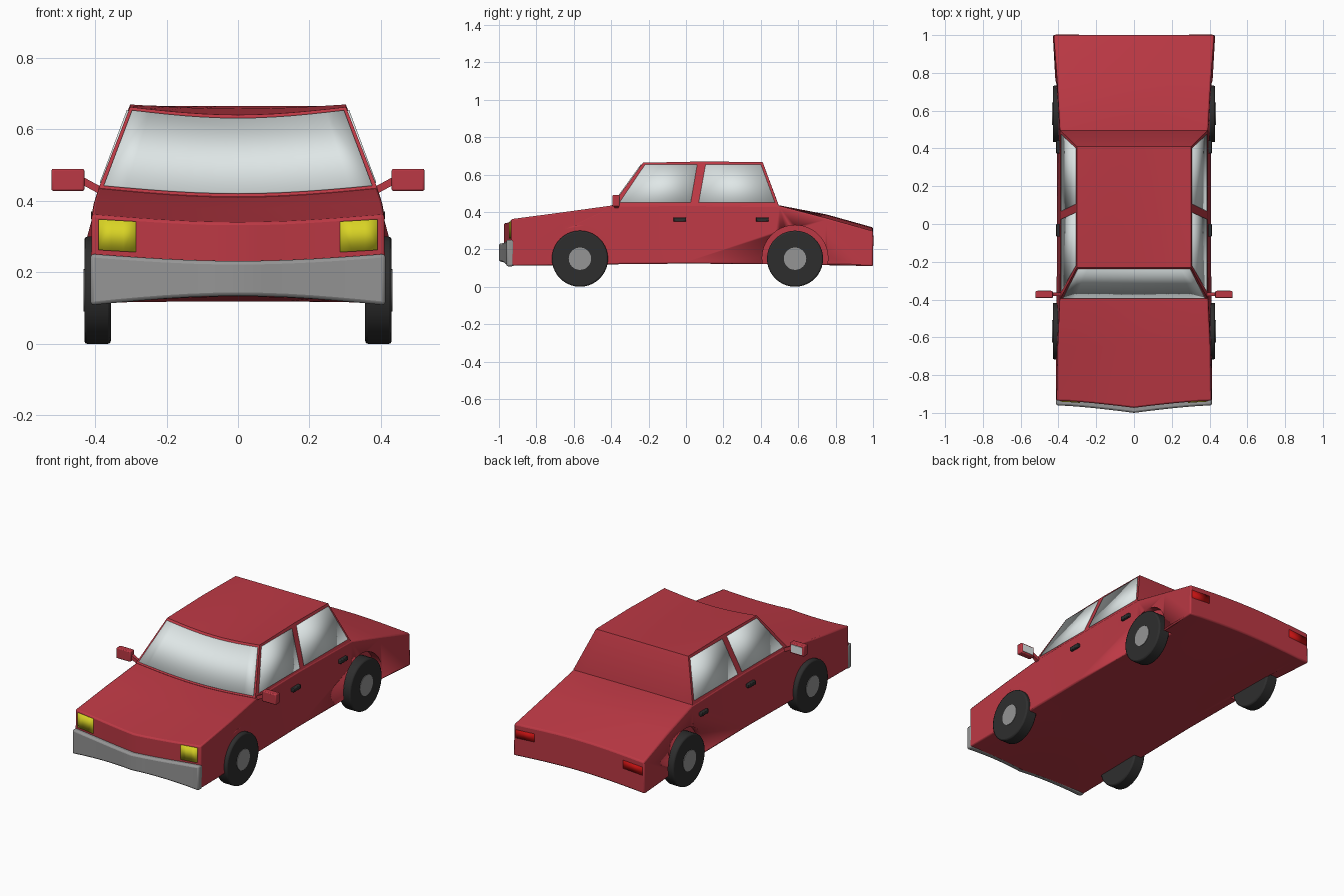
import bpy, bmesh, math
from mathutils import Vector

if "Cube" in bpy.data.objects:
    bpy.data.objects.remove(bpy.data.objects["Cube"])

def material(name, rgb):
    m = bpy.data.materials.new(name)
    m.diffuse_color = (*rgb, 1)
    m.use_nodes = True
    m.node_tree.nodes["Principled BSDF"].inputs["Base Color"].default_value = m.diffuse_color
    return m

RED = material("red paint", (0.50, 0.04, 0.058))
GLASS = material("pale glass", (0.74, 0.80, 0.80))
GREY = material("grey metal", (0.30, 0.30, 0.30))
BLACK = material("black rubber", (0.027, 0.027, 0.027))
YELLOW = material("yellow lamp", (0.70, 0.66, 0.018))
LAMP = material("bright red lamp", (0.55, 0.006, 0.006))

COLS = [i / 6 - 1 for i in range(13)]

def bow(t):          # vertical bow across the width
    return math.cos(t * math.pi / 2)

def nose(t):         # forward point across the width
    return (1 - abs(t)) ** 1.4

def finish(name, bm, mat, bevel=0, angle=30):
    bmesh.ops.recalc_face_normals(bm, faces=bm.faces)
    me = bpy.data.meshes.new(name)
    bm.to_mesh(me)
    bm.free()
    ob = bpy.data.objects.new(name, me)
    bpy.context.collection.objects.link(ob)
    me.materials.append(mat)
    bpy.ops.object.select_all(action='DESELECT')
    ob.select_set(True)
    bpy.context.view_layer.objects.active = ob
    bpy.ops.object.shade_smooth_by_angle(angle=math.radians(angle))
    if bevel:
        b = ob.modifiers.new("bevel", 'BEVEL')
        b.width, b.segments, b.limit_method = bevel, 2, 'ANGLE'
        b.angle_limit = math.radians(40)
    return ob

def loft(name, stations, mat, bevel=0):
    """stations: y, bottom z, top z, bottom half width, top half width, top bow, bottom bow, nose"""
    bm = bmesh.new()
    n = len(COLS)
    rings = []
    for y, zb, zt, wb, wt, dt, db, dy in stations:
        top = [bm.verts.new((t * wt, y + dy * nose(t), zt + dt * bow(t))) for t in COLS]
        bot = [bm.verts.new((t * wb, y + dy * nose(t), zb + db * bow(t))) for t in COLS]
        rings.append(top + bot[::-1])
    for a, b in zip(rings, rings[1:]):
        for i in range(2 * n):
            j = (i + 1) % (2 * n)
            bm.faces.new((a[i], a[j], b[j], b[i]))
    for r in (rings[0], rings[-1]):
        for i in range(n - 1):
            bm.faces.new((r[i], r[i + 1], r[2 * n - 2 - i], r[2 * n - 1 - i]))
    return finish(name, bm, mat, bevel)

def plate(name, top, bottom, mat):
    """thin strip between two rows of points"""
    bm = bmesh.new()
    a = [bm.verts.new(p) for p in top]
    b = [bm.verts.new(p) for p in bottom]
    for i in range(len(a) - 1):
        bm.faces.new((a[i], a[i + 1], b[i + 1], b[i]))
    ob = finish(name, bm, mat)
    s = ob.modifiers.new("thickness", 'SOLIDIFY')
    s.thickness, s.offset = 0.008, 0
    return ob

def box(name, lo, hi, mat, bevel=0):
    bm = bmesh.new()
    bmesh.ops.create_cube(bm, size=1)
    for v in bm.verts:
        v.co = Vector([l + (h - l) * (c + 0.5) for l, h, c in zip(lo, hi, v.co)])
    return finish(name, bm, mat, bevel)

def disc(name, x0, x1, y, z, r, mat, bevel=0, segs=40):
    bm = bmesh.new()
    bmesh.ops.create_cone(bm, cap_ends=True, segments=segs, radius1=r, radius2=r, depth=abs(x1 - x0))
    for v in bm.verts:
        v.co = Vector(((x0 + x1) / 2 + v.co.z, y + v.co.x, z + v.co.y))
    return finish(name, bm, mat, bevel)

# lower body
body = loft("body", [
    (-0.935, 0.112, 0.362, 0.412, 0.410, -0.022, 0.020, -0.038),
    (-0.65, 0.115, 0.400, 0.412, 0.404, -0.023, 0.004, 0),
    (-0.39, 0.120, 0.436, 0.410, 0.392, -0.025, 0, 0),
    (0.00, 0.124, 0.440, 0.408, 0.390, -0.012, 0, 0),
    (0.50, 0.120, 0.433, 0.408, 0.392, 0.002, 0.002, 0),
    (0.75, 0.115, 0.367, 0.416, 0.406, 0.020, 0.010, 0),
    (1.00, 0.110, 0.297, 0.430, 0.425, 0.020, 0.020, 0)], RED, 0.008)

# cabin
loft("cabin", [
    (-0.395, 0.43, 0.436, 0.39, 0.39, -0.024, -0.04, 0),
    (-0.23, 0.43, 0.663, 0.39, 0.302, -0.022, -0.04, 0),
    (0.10, 0.43, 0.670, 0.39, 0.302, -0.012, -0.04, 0),
    (0.41, 0.43, 0.666, 0.39, 0.302, 0.000, -0.03, 0),
    (0.495, 0.43, 0.436, 0.39, 0.39, 0.002, -0.03, 0)], RED)

# front bumper
loft("front_bumper", [
    (-0.96, 0.108, 0.252, 0.413, 0.413, -0.020, 0.026, -0.04),
    (-0.92, 0.108, 0.252, 0.413, 0.413, -0.020, 0.026, -0.04)], GREY, 0.01)

# windscreen follows the bowed front of the cabin
def screen(s):
    w = 0.39 - 0.088 * s
    return [(t * 0.97 * w, -0.396 + 0.165 * s,
             0.436 + 0.227 * s - 0.023 * bow(t * 0.97)) for t in COLS]
plate("windscreen", screen(0.955), screen(0.035), GLASS)

for side, s in (("right", 1), ("left", -1)):
    # side windows
    def on_side(y, z):
        return (s * (0.391 - (z - 0.43) / 0.235 * 0.088), y, z)
    for nm, (b0, b1, t0, t1) in {"front": (-0.355, 0.025, -0.218, 0.06),
                                 "rear": (0.068, 0.475, 0.105, 0.40)}.items():
        plate(f"{nm}_window_{side}", [on_side(t0, 0.653), on_side(t1, 0.653)],
              [on_side(b0, 0.45), on_side(b1, 0.45)], GLASS)

    # head and tail lamps
    xs = [0.286, 0.32, 0.355, 0.390]
    ys = [-0.936 - 0.038 * nose(x / 0.41) for x in xs]
    plate(f"headlamp_{side}",
          [(s * x, y, 0.350 - 0.016 * bow(x / 0.41)) for x, y in zip(xs, ys)],
          [(s * x, y, 0.264 - 0.016 * bow(x / 0.41)) for x, y in zip(xs, ys)], YELLOW)
    plate(f"tail_lamp_{side}", [(s * 0.29, 0.998, 0.274), (s * 0.415, 0.998, 0.266)],
          [(s * 0.29, 0.998, 0.226), (s * 0.415, 0.998, 0.218)], LAMP)

    # door handles
    for nm, y in (("front", -0.033), ("rear", 0.408)):
        box(f"{nm}_door_handle_{side}", (s * 0.385, y - 0.034, 0.348),
            (s * 0.412, y + 0.034, 0.371), BLACK, 0.004)

    # door mirror, its glass and arm
    box(f"mirror_{side}", (s * 0.43, -0.393, 0.428), (s * 0.522, -0.355, 0.49), RED, 0.005)
    box(f"mirror_glass_{side}", (s * 0.44, -0.357, 0.437), (s * 0.512, -0.352, 0.481), GLASS)
    arm = box(f"mirror_arm_{side}", (s * 0.38, -0.382, 0.415), (s * 0.435, -0.362, 0.438), RED)
    for v in arm.data.vertices:
        if abs(v.co.x) > 0.4:
            v.co.z += 0.03

    # wheels and shallow arches cut in the body
    for nm, y in (("front", -0.567), ("rear", 0.583)):
        disc(f"{nm}_tyre_{side}", s * 0.356, s * 0.43, y, 0.15, 0.15, BLACK, 0.008)
        disc(f"{nm}_hub_{side}", s * 0.40, s * 0.433, y, 0.15, 0.06, GREY, segs=24)
        cut = disc(f"arch_cutter_{nm}_{side}", s * 0.36, s * 0.5, y, 0.153, 0.176, RED)
        cut.hide_render = True
        cut.hide_set(True)
        m = body.modifiers.new("arch", 'BOOLEAN')
        m.operation, m.solver, m.object = 'DIFFERENCE', 'EXACT', cut
